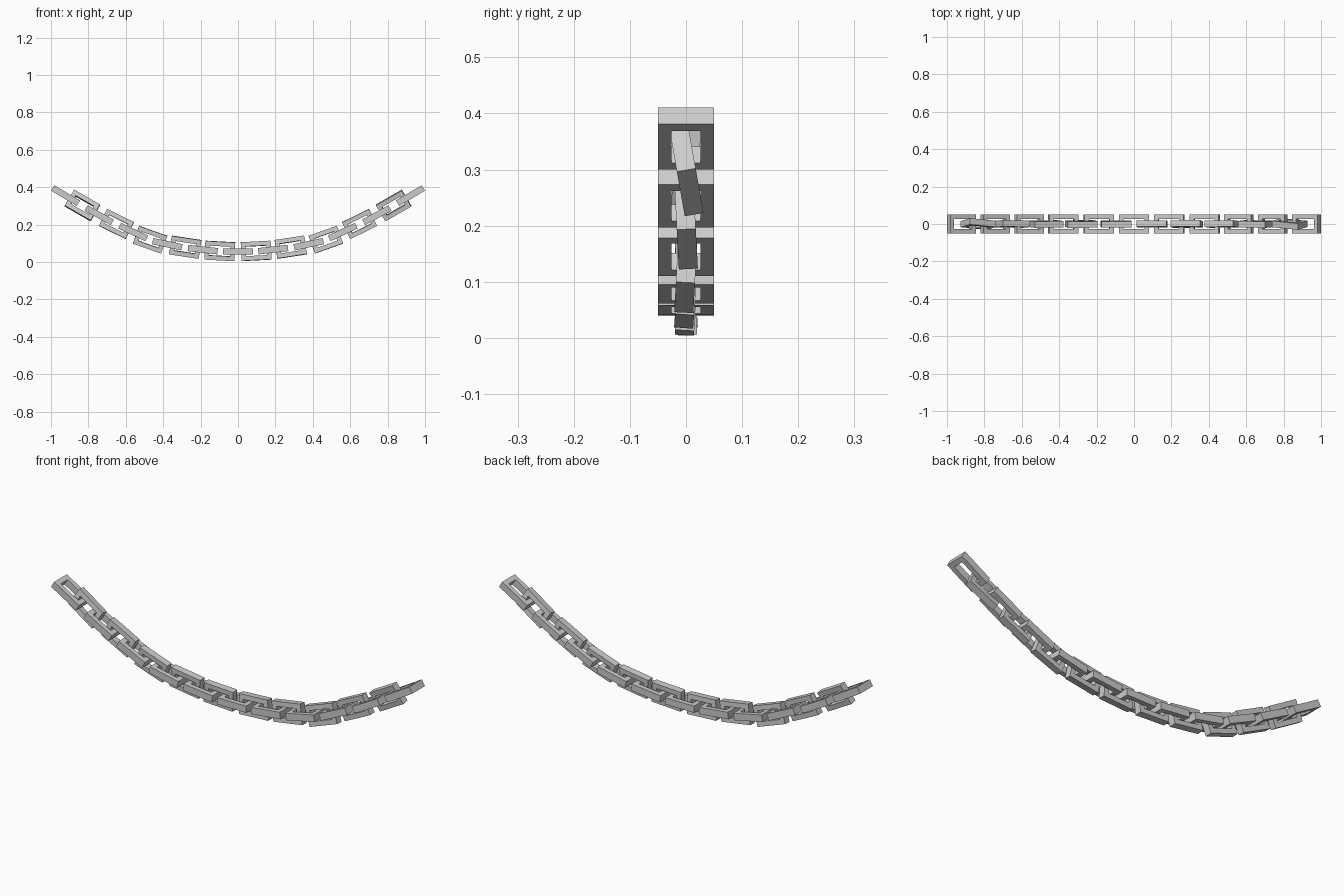
import bpy, bmesh
from math import radians, atan2, pi
from mathutils import Matrix

if "Cube" in bpy.data.objects:
    bpy.data.objects.remove(bpy.data.objects["Cube"])

LENGTH, WIDTH, THICK, BAR = 0.16, 0.10, 0.034, 0.024

# Right half of the sagging path: (x, z) of each link centre, from the middle out
PATH = [(0, .056), (.097, .059), (.188, .066), (.282, .079), (.378, .095), (.47, .119),
        (.56, .16), (.65, .203), (.742, .25), (.832, .302), (.922, .355)]
# Sideways sway of the upright links (degrees about x)
SWAY = {1: -3, 3: -4, 5: -3, 7: 3, 9: 10}


def link_mesh():
    """Flat rectangular ring lying in the xy plane."""
    me = bpy.data.meshes.new("link")
    bm = bmesh.new()
    rings = []
    for inset, z in ((0, -1), (0, 1), (BAR, 1), (BAR, -1)):
        a, b = LENGTH / 2 - inset, WIDTH / 2 - inset
        rings.append([bm.verts.new((sx * a, sy * b, z * THICK / 2))
                      for sx, sy in ((-1, -1), (1, -1), (1, 1), (-1, 1))])
    for r in range(4):
        p, q = rings[r], rings[(r + 1) % 4]
        for i in range(4):
            j = (i + 1) % 4
            bm.faces.new((p[i], p[j], q[j], q[i]))
    bmesh.ops.recalc_face_normals(bm, faces=bm.faces)
    bm.to_mesh(me)
    bm.free()
    return me


mesh = link_mesh()


def add_link(name, x, z, slope, upright, sway):
    ob = bpy.data.objects.new(name, mesh)
    bpy.context.collection.objects.link(ob)
    ob.matrix_world = (Matrix.Translation((x, 0, z))
                       @ Matrix.Rotation(radians(sway), 4, 'X')
                       @ Matrix.Rotation(-slope, 4, 'Y')
                       @ Matrix.Rotation(pi / 2 if upright else 0, 4, 'X'))


# Alternate flat and upright links along both halves
for i, (x, z) in enumerate(PATH):
    lo, hi = PATH[max(i - 1, 0)], PATH[min(i + 1, len(PATH) - 1)]
    slope = atan2(hi[1] - lo[1], hi[0] - lo[0]) if i else 0
    upright = i % 2 == 1
    kind = "upright_link" if upright else "flat_link"
    for side in ((1, -1) if i else (1,)):
        add_link(f"{kind}_{'right' if side > 0 else 'left'}_{i}", side * x, z,
                 side * slope, upright, side * SWAY.get(i, 0))
